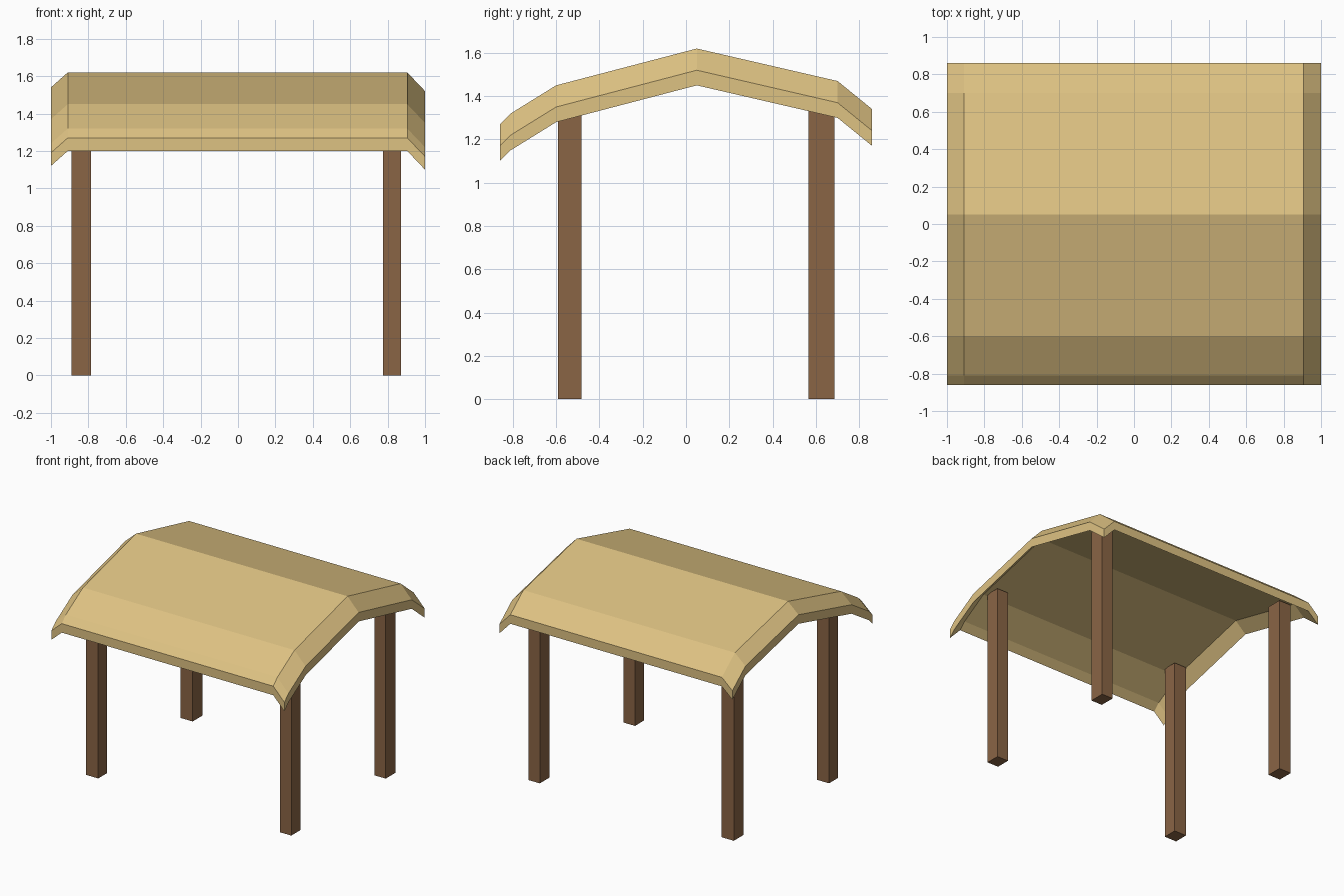
import bpy
import bmesh

cube = bpy.data.objects.get("Cube")
if cube:
    bpy.data.objects.remove(cube, do_unlink=True)


def make_material(name, rgb):
    mat = bpy.data.materials.new(name)
    mat.use_nodes = True
    mat.diffuse_color = (*rgb, 1)
    mat.node_tree.nodes["Principled BSDF"].inputs["Base Color"].default_value = (*rgb, 1)
    return mat


def add_object(name, bm, mat):
    bmesh.ops.recalc_face_normals(bm, faces=bm.faces[:])
    mesh = bpy.data.meshes.new(name)
    bm.to_mesh(mesh)
    bm.free()
    mesh.materials.append(mat)
    obj = bpy.data.objects.new(name, mesh)
    bpy.context.collection.objects.link(obj)
    return obj


straw = make_material("straw", (0.73, 0.54, 0.225))
wood = make_material("brown wood", (0.255, 0.13, 0.06))

# Roof: a folded profile (y, z) swept along x, with drooping ends (x, drop)
profile = [(-0.86, 1.27), (-0.81, 1.32), (-0.6, 1.45),
           (0.05, 1.62), (0.7, 1.47), (0.86, 1.34)]
stations = [(-1, 0.08), (-0.91, 0), (0.905, 0), (1, 0.1)]
thickness = 0.07

bm = bmesh.new()
rows = [[bm.verts.new((x, y, z - drop)) for y, z in profile] for x, drop in stations]
for near, far in zip(rows, rows[1:]):
    for i in range(len(profile) - 1):
        bm.faces.new((near[i], far[i], far[i + 1], near[i + 1]))

# Give the sheet its thickness straight down
result = bmesh.ops.extrude_face_region(bm, geom=bm.faces[:], use_keep_orig=True)
lower = [v for v in result["geom"] if isinstance(v, bmesh.types.BMVert)]
bmesh.ops.translate(bm, verts=lower, vec=(0, 0, -thickness))
add_object("roof", bm, straw)

# Four square posts reaching the underside of the roof
post_height = 1.39
sides = {"right": (-0.89, -0.785), "left": (0.775, 0.872)}
ends = {"front": (-0.592, -0.482), "back": (0.565, 0.685)}
for end, (y0, y1) in ends.items():
    for side, (x0, x1) in sides.items():
        bm = bmesh.new()
        bmesh.ops.create_cube(bm, size=1)
        bmesh.ops.scale(bm, verts=bm.verts[:], vec=(x1 - x0, y1 - y0, post_height))
        bmesh.ops.translate(bm, verts=bm.verts[:],
                            vec=((x0 + x1) / 2, (y0 + y1) / 2, post_height / 2))
        add_object(f"{end}_{side}_post", bm, wood)
